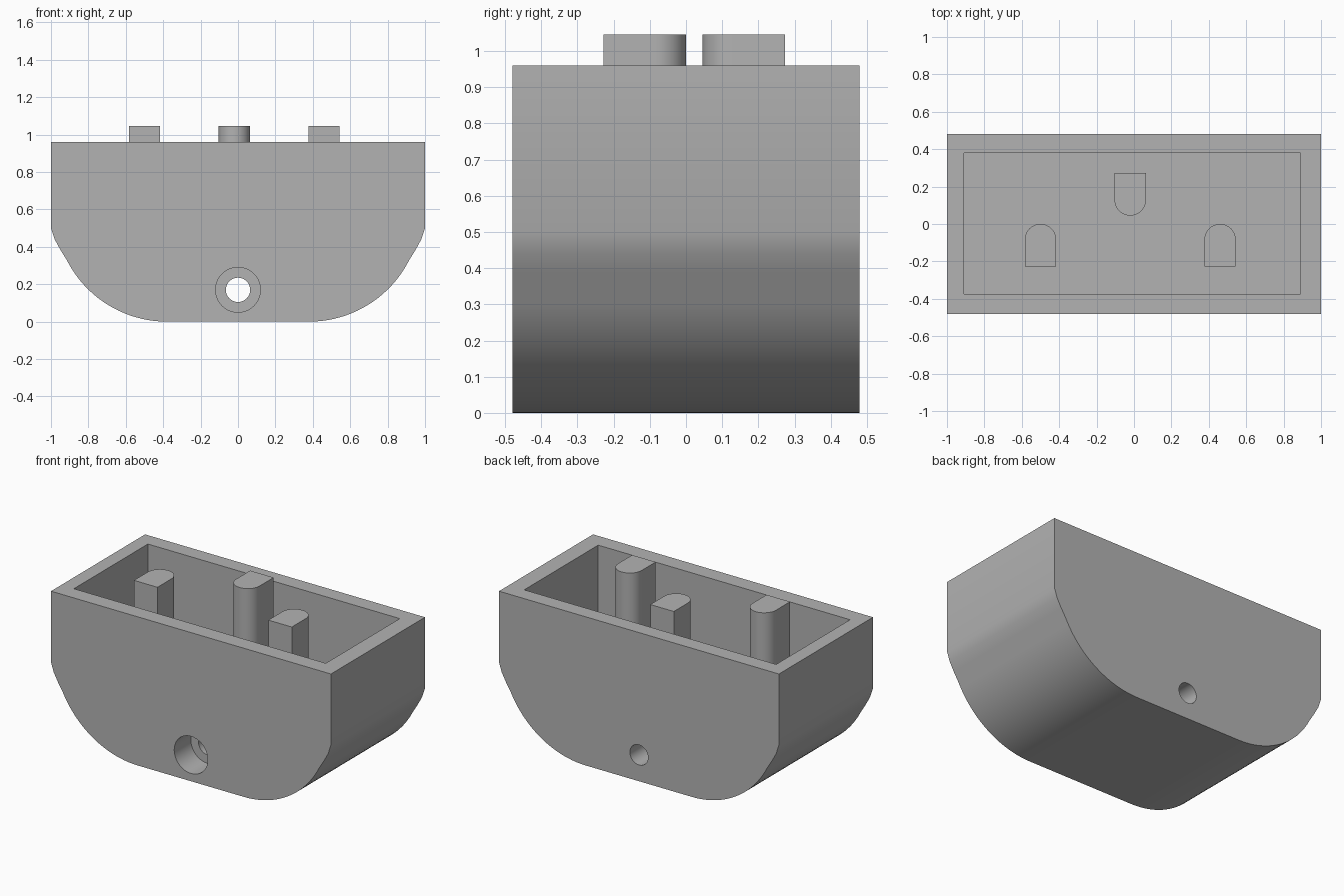
import bpy, bmesh, math
from mathutils import Matrix

cube = bpy.data.objects.get("Cube")
if cube:
    bpy.data.objects.remove(cube, do_unlink=True)

grey = bpy.data.materials.new("plain_grey")
grey.use_nodes = True
GREY = (0.45, 0.45, 0.45, 1)
grey.diffuse_color = GREY
grey.node_tree.nodes["Principled BSDF"].inputs["Base Color"].default_value = GREY


def arc(cx, cy, r, start, end, steps):
    """Points along an arc, angles in degrees."""
    angles = [math.radians(start + (end - start) * i / steps) for i in range(steps + 1)]
    return [(cx + r * math.cos(a), cy + r * math.sin(a)) for a in angles]


def prism(name, outline, low, high, upright=False):
    """Extrude an outline along z, or along y when the outline is upright (x, z)."""
    bm = bmesh.new()
    place = (lambda p: (p[0], low, p[1])) if upright else (lambda p: (p[0], p[1], low))
    face = bm.faces.new([bm.verts.new(place(p)) for p in outline])
    top = bmesh.ops.extrude_face_region(bm, geom=[face])["geom"]
    move = (0, high - low, 0) if upright else (0, 0, high - low)
    bmesh.ops.translate(bm, vec=move, verts=[v for v in top if isinstance(v, bmesh.types.BMVert)])
    bmesh.ops.recalc_face_normals(bm, faces=bm.faces)
    mesh = bpy.data.meshes.new(name)
    bm.to_mesh(mesh)
    bm.free()
    mesh.materials.append(grey)
    obj = bpy.data.objects.new(name, mesh)
    bpy.context.collection.objects.link(obj)
    return obj


def select(obj):
    bpy.ops.object.select_all(action='DESELECT')
    obj.select_set(True)
    bpy.context.view_layer.objects.active = obj


def smooth(obj):
    select(obj)
    bpy.ops.object.shade_smooth_by_angle(angle=math.radians(30))


def cut(obj, cutter):
    mod = obj.modifiers.new("cut", 'BOOLEAN')
    mod.operation = 'DIFFERENCE'
    mod.solver = 'EXACT'
    mod.object = cutter
    select(obj)
    bpy.ops.object.modifier_apply(modifier=mod.name)
    bpy.data.objects.remove(cutter, do_unlink=True)


def rectangle(x0, x1, y0, y1):
    return [(x0, y0), (x1, y0), (x1, y1), (x0, y1)]


# Housing: straight sides, short shoulder, then a large rounded lower corner
TOP, FLOOR, HALF_DEPTH = 0.96, 0.48, 0.48
right_side = [(1, TOP), (1, 0.5), (0.98, 0.44), (0.95, 0.385)]
right_side += arc(0.38, 0.6, 0.6, -27, -90, 20)
left_side = [(-x, z) for x, z in reversed(right_side)]
housing = prism("housing", right_side + left_side, -HALF_DEPTH, HALF_DEPTH, upright=True)

# Open cavity, through hole and front counterbore
cut(housing, prism("cavity_cutter", rectangle(-0.91, 0.89, -0.375, 0.38), FLOOR, TOP + 0.1))
for radius, back in ((0.12, -0.31), (0.065, 0.6)):
    circle = arc(0, 0.17, radius, 0, 360, 40)[:-1]
    cut(housing, prism("hole_cutter", circle, -0.6, back, upright=True))
smooth(housing)

# Pins with one rounded side, standing on the cavity floor
PIN_RADIUS, PIN_LENGTH, PIN_TOP = 0.084, 0.228, 1.045
for name, x, tip, facing in (("right_pin", -0.5, 0.0, 1),
                             ("left_pin", 0.46, 0.0, 1),
                             ("middle_pin", -0.02, 0.045, -1)):
    outline = arc(0, -PIN_RADIUS, PIN_RADIUS, 0, 180, 20)
    outline += [(-PIN_RADIUS, -PIN_LENGTH), (PIN_RADIUS, -PIN_LENGTH)]
    outline = [(x + px, tip + facing * py) for px, py in outline]
    smooth(prism(name, outline, FLOOR, PIN_TOP))
